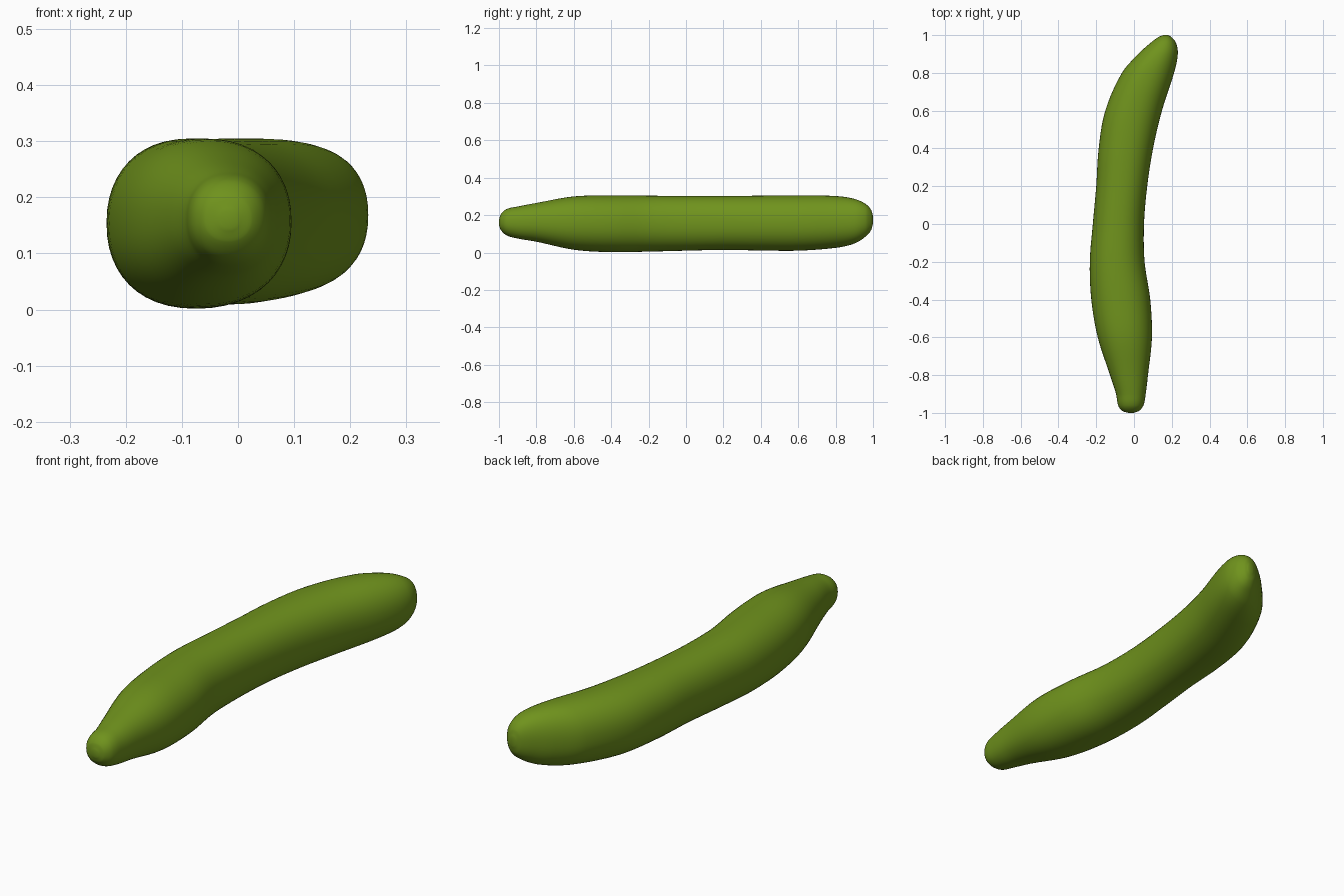
import bpy, bmesh, math

if "Cube" in bpy.data.objects:
    bpy.data.objects.remove(bpy.data.objects["Cube"])

# Cross-sections along the length: y, left x, right x, bottom z, top z
SECTIONS = [
    (-1.000, -0.030, -0.002, 0.145, 0.175),
    (-0.990, -0.062, 0.026, 0.120, 0.205),
    (-0.960, -0.084, 0.050, 0.092, 0.232),
    (-0.900, -0.095, 0.062, 0.075, 0.246),
    (-0.800, -0.127, 0.074, 0.058, 0.265),
    (-0.600, -0.192, 0.095, 0.015, 0.300),
    (-0.400, -0.226, 0.086, 0.002, 0.305),
    (-0.200, -0.234, 0.056, 0.005, 0.304),
    (0.000, -0.218, 0.053, 0.010, 0.302),
    (0.200, -0.200, 0.070, 0.014, 0.302),
    (0.400, -0.187, 0.101, 0.011, 0.304),
    (0.600, -0.152, 0.148, 0.010, 0.305),
    (0.800, -0.064, 0.212, 0.025, 0.302),
    (0.900, 0.022, 0.232, 0.048, 0.287),
    (0.960, 0.089, 0.222, 0.085, 0.260),
    (0.990, 0.130, 0.198, 0.120, 0.228),
    (1.000, 0.155, 0.180, 0.155, 0.195),
]
SIDES, STEPS, POWER = 48, 5, 2.2


def smooth_sections(rows):
    """Catmull-Rom interpolation between the cross-sections."""
    out = []
    for i in range(len(rows) - 1):
        a, b = rows[max(i - 1, 0)], rows[i]
        c, d = rows[i + 1], rows[min(i + 2, len(rows) - 1)]
        # tangents scaled for uneven spacing in y
        h = c[0] - b[0]
        for s in range(STEPS):
            t = s / STEPS
            row = [b[0] + h * t]
            for k in range(1, 5):
                m0 = (c[k] - a[k]) / (c[0] - a[0]) * h
                m1 = (d[k] - b[k]) / (d[0] - b[0]) * h
                row.append((2*t**3 - 3*t**2 + 1) * b[k] + (t**3 - 2*t**2 + t) * m0
                           + (3*t**2 - 2*t**3) * c[k] + (t**3 - t**2) * m1)
            out.append(row)
    out.append(rows[-1])
    return out


def rounded(v):
    return math.copysign(abs(v) ** (2 / POWER), v)


# Cucumber body: lofted, slightly squared ovals
bm = bmesh.new()
rings = []
for y, x0, x1, z0, z1 in smooth_sections(SECTIONS):
    ring = []
    for i in range(SIDES):
        a = math.tau * i / SIDES
        ring.append(bm.verts.new(((x0 + x1) / 2 + (x1 - x0) / 2 * rounded(math.cos(a)), y,
                                  (z0 + z1) / 2 + (z1 - z0) / 2 * rounded(math.sin(a)))))
    rings.append(ring)
for r, q in zip(rings, rings[1:]):
    for i in range(SIDES):
        j = (i + 1) % SIDES
        bm.faces.new((r[i], r[j], q[j], q[i]))
# Rounded tips
bm.faces.new(rings[0])
bm.faces.new(rings[-1])
bmesh.ops.recalc_face_normals(bm, faces=bm.faces)

mesh = bpy.data.meshes.new("cucumber_body")
bm.to_mesh(mesh)
bm.free()
mesh.shade_smooth()
body = bpy.data.objects.new("cucumber_body", mesh)
bpy.context.collection.objects.link(body)

# Green skin
skin = bpy.data.materials.new("green_skin")
skin.diffuse_color = (0.16, 0.29, 0.012, 1)
skin.use_nodes = True
skin.node_tree.nodes["Principled BSDF"].inputs["Base Color"].default_value = skin.diffuse_color
mesh.materials.append(skin)
